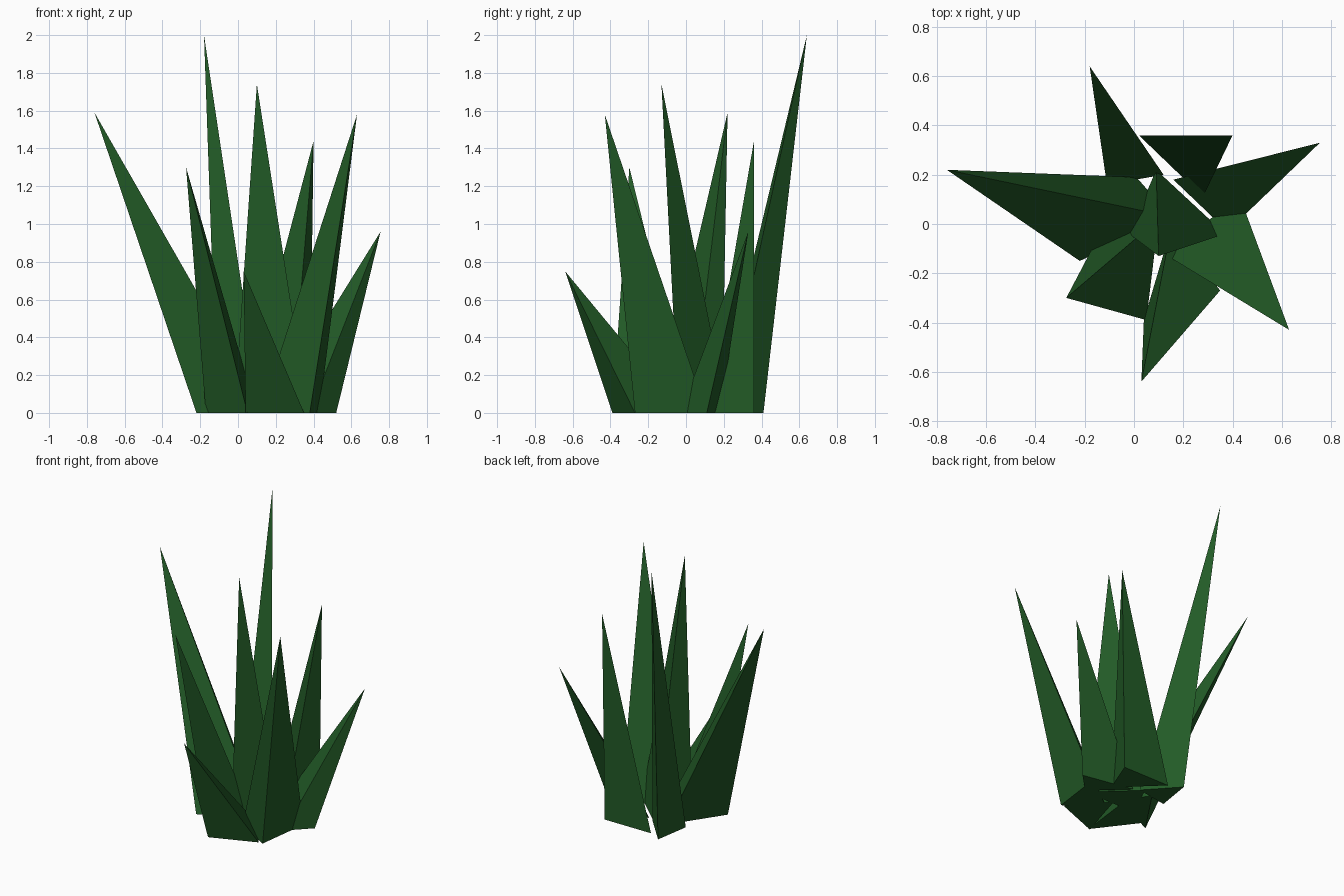
import bpy, bmesh

if "Cube" in bpy.data.objects:
    bpy.data.objects.remove(bpy.data.objects["Cube"])

green = bpy.data.materials.new("leaf_green")
green.diffuse_color = (0.016, 0.105, 0.02, 1)
green.use_nodes = True
green.node_tree.nodes["Principled BSDF"].inputs["Base Color"].default_value = green.diffuse_color


def blade(name, tip, base):
    """Three-sided leaning spike: triangular footprint on the ground, one tip."""
    bm = bmesh.new()
    feet = [bm.verts.new((x, y, 0)) for x, y in base]
    top = bm.verts.new(tip)
    bm.faces.new(feet)
    for i in range(3):
        bm.faces.new((feet[i], feet[(i + 1) % 3], top))
    bmesh.ops.recalc_face_normals(bm, faces=bm.faces)
    mesh = bpy.data.meshes.new(name)
    bm.to_mesh(mesh)
    bm.free()
    mesh.materials.append(green)
    bpy.context.collection.objects.link(bpy.data.objects.new(name, mesh))


# Tip position, then the three footprint corners
blades = {
    "left_blade": ((-0.76, 0.22, 1.59), [(-0.22, -0.15), (0.15, 0.03), (0.01, 0.19)]),
    "back_tall_blade": ((-0.18, 0.64, 2.0), [(-0.11, 0.16), (0.12, 0.20), (-0.07, 0.41)]),
    "centre_blade": ((0.10, -0.13, 1.74), [(-0.02, -0.04), (0.37, -0.04), (0.09, 0.22)]),
    "back_right_blade": ((0.40, 0.36, 1.44), [(0.02, 0.36), (0.28, 0.11), (0.38, 0.36)]),
    "front_right_blade": ((0.63, -0.43, 1.58), [(0.12, -0.12), (0.38, -0.27), (0.43, 0.11)]),
    "right_short_blade": ((0.755, 0.33, 0.96), [(0.38, -0.03), (0.52, 0.11), (0.16, 0.18)]),
    "front_left_blade": ((-0.275, -0.30, 1.30), [(-0.17, -0.10), (0.05, -0.39), (0.10, 0.02)]),
    "front_short_blade": ((0.03, -0.64, 0.75), [(0.04, -0.39), (0.35, -0.27), (0.15, -0.02)]),
}
for name, (tip, base) in blades.items():
    blade(name, tip, base)
